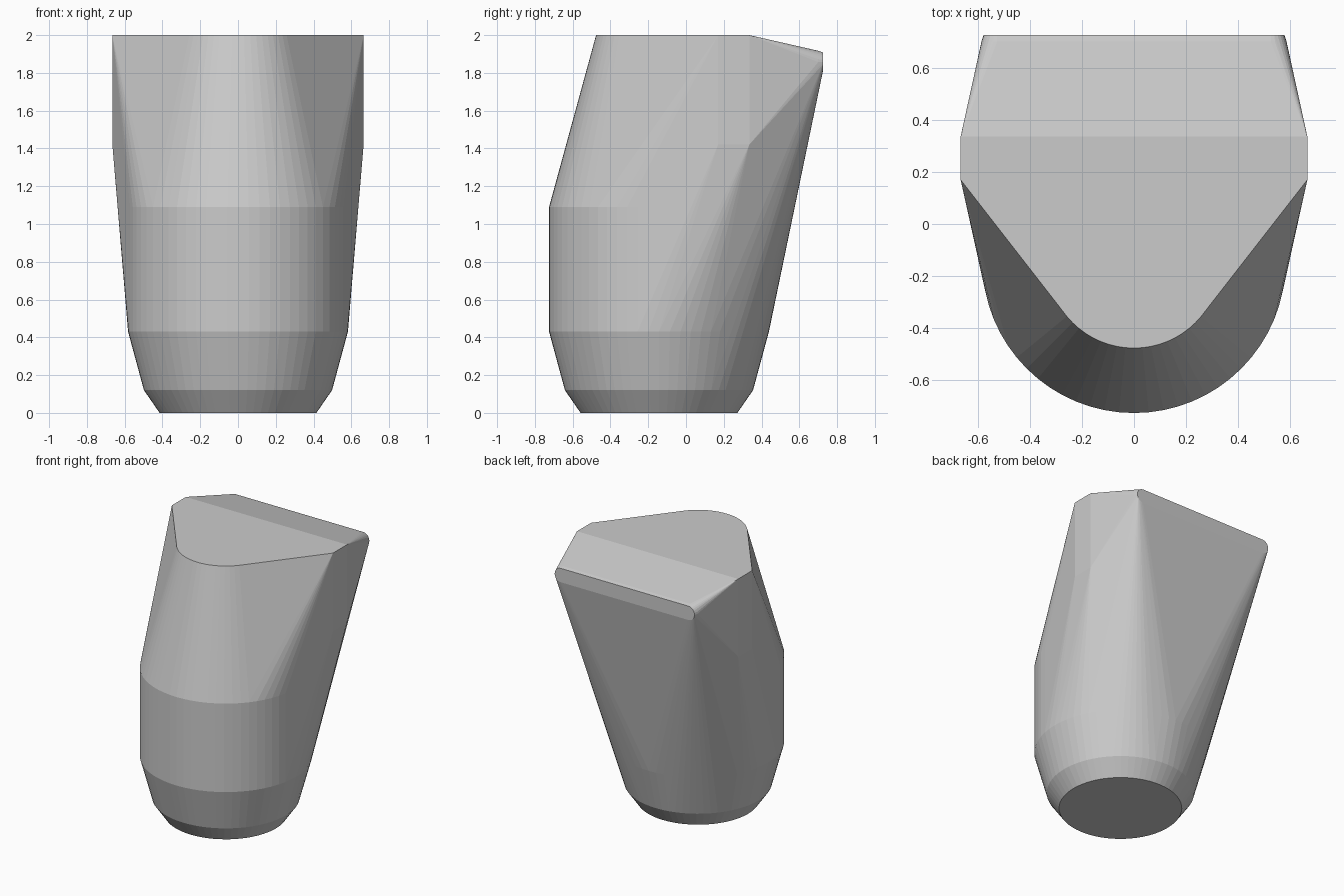
import bpy, bmesh
from math import cos, sin, tau

if "Cube" in bpy.data.objects:
    bpy.data.objects.remove(bpy.data.objects["Cube"])

SEG = 64
CY = -0.143  # y of the round axis

bm = bmesh.new()

def ring(z, r):
    """Horizontal circle of points around the round axis."""
    for i in range(SEG):
        a = tau * i / SEG
        bm.verts.new((r * cos(a), CY + r * sin(a), z))

# rounded front and tapered foot
for z, r in ((0, 0.415), (0.12, 0.498), (0.43, 0.582), (1.09, 0.582), (2, 0.333)):
    ring(z, r)

# flat side pads and rounded rear lip, mirrored left and right
for s in (-1, 1):
    for y in (0.17, 0.335):
        for z in (1.42, 2):
            bm.verts.new((s * 0.665, y, z))
    for y, r in ((0.70, 0.06), (0.724, 0.052)):
        for i in range(24):
            a = tau * i / 24
            bm.verts.new((s * 0.525 + r * cos(a), y, 1.857 + r * sin(a)))

# wrap everything in one convex skin
res = bmesh.ops.convex_hull(bm, input=bm.verts[:])
loose = {g for g in res["geom_interior"] + res["geom_unused"] if isinstance(g, bmesh.types.BMVert)}
bmesh.ops.delete(bm, geom=list(loose), context='VERTS')
bmesh.ops.dissolve_limit(bm, angle_limit=0.005, verts=bm.verts[:], edges=bm.edges[:])
bmesh.ops.recalc_face_normals(bm, faces=bm.faces[:])

mesh = bpy.data.meshes.new("tapered_body")
bm.to_mesh(mesh)
bm.free()
body = bpy.data.objects.new("tapered_body", mesh)
bpy.context.collection.objects.link(body)
